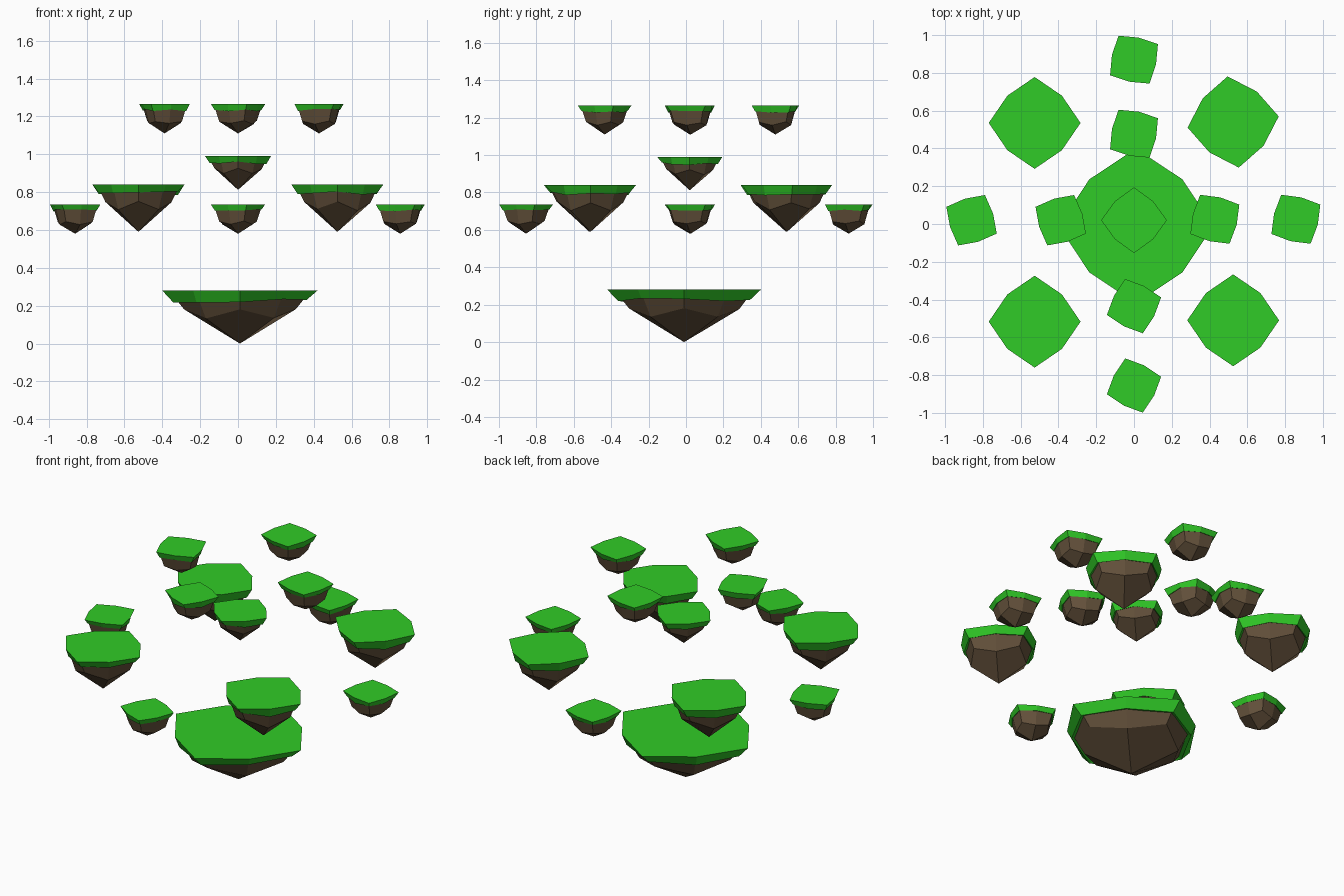
import bpy, bmesh, random
from math import cos, sin, radians

if "Cube" in bpy.data.objects:
    bpy.data.objects.remove(bpy.data.objects["Cube"])

random.seed(4)


def material(name, color):
    m = bpy.data.materials.new(name)
    m.diffuse_color = color
    m.use_nodes = True
    m.node_tree.nodes["Principled BSDF"].inputs["Base Color"].default_value = m.diffuse_color
    return m


GRASS = material("grass_green", (0.03, 0.6, 0.02, 1))
ROCK = material("rock_brown", (0.13, 0.085, 0.045, 1))


def ring(bm, centre, rot, corner, mid, z_corner, z_mid, jitter=0.0):
    """Eight points, alternating corners and edge middles."""
    out = []
    for i in range(8):
        r, z = ((corner, z_corner), (mid, z_mid))[i % 2]
        a = radians(rot + 45 * i)
        z += random.uniform(-jitter, jitter)
        out.append(bm.verts.new((centre[0] + r * cos(a), centre[1] + r * sin(a), z)))
    return out


def bridge(bm, a, b):
    for i in range(8):
        j = (i + 1) % 8
        bm.faces.new((a[i], b[i], b[j], a[j]))


def finish(bm, name, mat):
    bmesh.ops.recalc_face_normals(bm, faces=bm.faces)
    me = bpy.data.meshes.new(name)
    bm.to_mesh(me)
    bm.free()
    me.materials.append(mat)
    bpy.context.collection.objects.link(bpy.data.objects.new(name, me))


def island(name, x, y, top, h, R, mid, rot, drop, rc, zc, rm, zm):
    c, M = (x, y), R * mid
    base = top - h
    # grass cap: flat top, inward sloping rim with uneven lower edge
    bm = bmesh.new()
    t = ring(bm, c, rot, R, M, top, top)
    low = ring(bm, c, rot, R * 0.86, M * 0.93, top - drop, top - drop, drop * 0.2)
    inner = ring(bm, c, rot, R * 0.7, M * 0.76, top - drop * 0.7, top - drop * 0.7)
    bm.faces.new(t)
    bridge(bm, t, low)
    bridge(bm, low, inner)
    bm.faces.new(inner)
    finish(bm, name + "_grass", GRASS)
    # rock: two rings and four kite faces meeting at the bottom point
    bm = bmesh.new()
    u = ring(bm, c, rot, R * 0.86, M * 0.91, top - drop * 0.5, top - drop * 0.5)
    m = ring(bm, c, rot, R * rc, R * rm, base + h * zc, base + h * zm, h * 0.02)
    tip = bm.verts.new((x, y, base))
    bm.faces.new(u)
    bridge(bm, u, m)
    for i in range(1, 8, 2):
        bm.faces.new((tip, m[i], m[(i + 1) % 8], m[(i + 2) % 8]))
    finish(bm, name + "_rock", ROCK)


WIDE = (0.72, 0.63, 0.62, 0.47)     # pointed underside
ROUND = (0.69, 0.42, 0.57, 0.33)    # blunter underside

# main island, and the small one above it
island("main_island", 0.01, -0.01, 0.28, 0.28, 0.41, 0.85, 0, 0.055, *WIDE)
island("centre_island", 0, 0.02, 0.99, 0.178, 0.174, 0.82, 0, 0.036, *WIDE)

# four medium islands on the diagonals
for i, (x, y, rot) in enumerate([(0.525, 0.54, 7), (-0.526, 0.535, 0),
                                 (-0.526, -0.517, 0), (0.525, -0.51, 0)]):
    island(f"medium_island_{i}", x, y, 0.84, 0.25, 0.243, 0.84, rot, 0.046, *WIDE)

# eight small islands: outer low ring and inner high ring
for tag, top, spots in (
        ("outer", 0.735, [(0, 0.87, 33), (0, -0.855, 18), (-0.86, 0.02, 62), (0.857, 0.025, 31)]),
        ("inner", 1.265, [(0, 0.478, 33), (0, -0.435, 18), (-0.388, 0.02, 62), (0.428, 0.025, 31)])):
    for i, (x, y, rot) in enumerate(spots):
        island(f"{tag}_island_{i}", x, y, top, 0.155, 0.151, 0.79, rot, 0.032, *ROUND)
